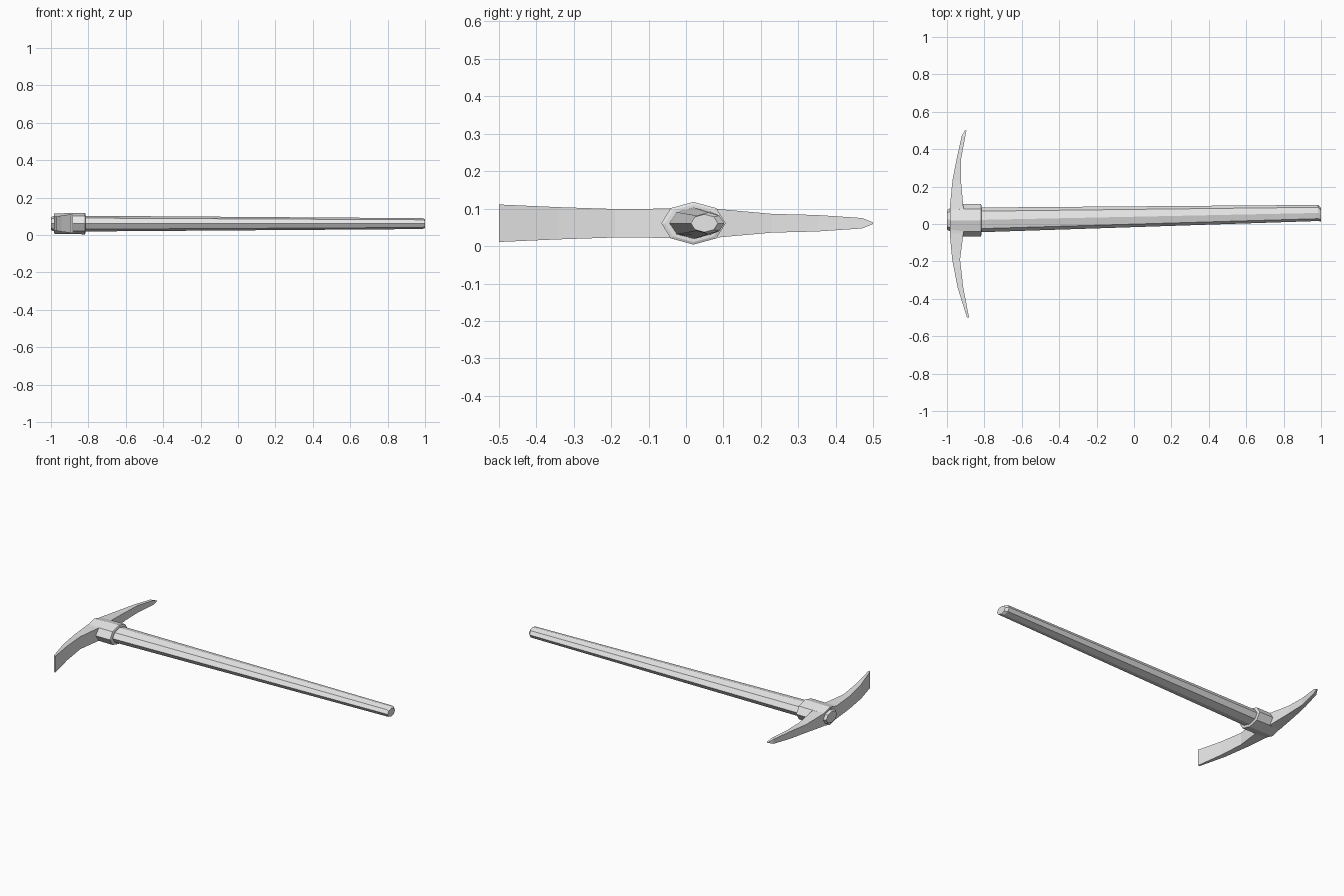
import bpy
import bmesh
from math import cos, sin, pi

cube = bpy.data.objects.get("Cube")
if cube:
    bpy.data.objects.remove(cube, do_unlink=True)

MID_Z = 0.061

grey = bpy.data.materials.new("plain grey")
grey.use_nodes = True
grey.diffuse_color = (0.8, 0.8, 0.8, 1)
grey.node_tree.nodes["Principled BSDF"].inputs["Base Color"].default_value = (0.8, 0.8, 0.8, 1)


def loft(name, rings):
    """Skin a row of matching rings and cap both ends."""
    bm = bmesh.new()
    loops = [[bm.verts.new(p) for p in ring] for ring in rings]
    for a, b in zip(loops, loops[1:]):
        for i in range(len(a)):
            j = (i + 1) % len(a)
            bm.faces.new((a[i], a[j], b[j], b[i]))
    bm.faces.new(loops[0])
    bm.faces.new(loops[-1])
    bmesh.ops.recalc_face_normals(bm, faces=bm.faces)
    mesh = bpy.data.meshes.new(name)
    bm.to_mesh(mesh)
    bm.free()
    mesh.materials.append(grey)
    obj = bpy.data.objects.new(name, mesh)
    bpy.context.collection.objects.link(obj)
    return obj


def octagon(x, y, ry, rz):
    return [(x, y + ry * cos(k * pi / 4), MID_Z + rz * sin(k * pi / 4)) for k in range(8)]


def slab(y, outer, inner, half):
    return [(outer, y, MID_Z - half), (inner, y, MID_Z - half),
            (inner, y, MID_Z + half), (outer, y, MID_Z + half)]


# Tapered eight-sided handle, bevelled at the grip end
loft("handle", [octagon(*s) for s in (
    (-1.0, 0.023, 0.052, 0.034),
    (-0.988, 0.023, 0.06, 0.04),
    (-0.82, 0.022, 0.066, 0.042),
    (0.985, 0.059, 0.043, 0.029),
    (1.0, 0.049, 0.036, 0.024))])

# Eight-sided socket around the handle, with a bevelled lip
loft("socket", [octagon(*s) for s in (
    (-0.984, 0.018, 0.08, 0.054),
    (-0.91, 0.02, 0.086, 0.056),
    (-0.818, 0.02, 0.086, 0.057),
    (-0.815, 0.02, 0.076, 0.05))])

# Pointed pick, curving back: y, outer x, inner x, half height
loft("pick_blade", [slab(*s) for s in (
    (0.02, -0.985, -0.9, 0.045),
    (0.085, -0.985, -0.912, 0.038),
    (0.23, -0.971, -0.925, 0.025),
    (0.35, -0.948, -0.924, 0.022),
    (0.47, -0.921, -0.902, 0.014),
    (0.5, -0.905, -0.896, 0.002))])

# Broad adze, flaring to its edge
loft("adze_blade", [slab(*s) for s in (
    (0.02, -0.985, -0.9, 0.045),
    (-0.05, -0.985, -0.912, 0.039),
    (-0.19, -0.972, -0.93, 0.038),
    (-0.34, -0.943, -0.913, 0.043),
    (-0.5, -0.893, -0.882, 0.05))])
